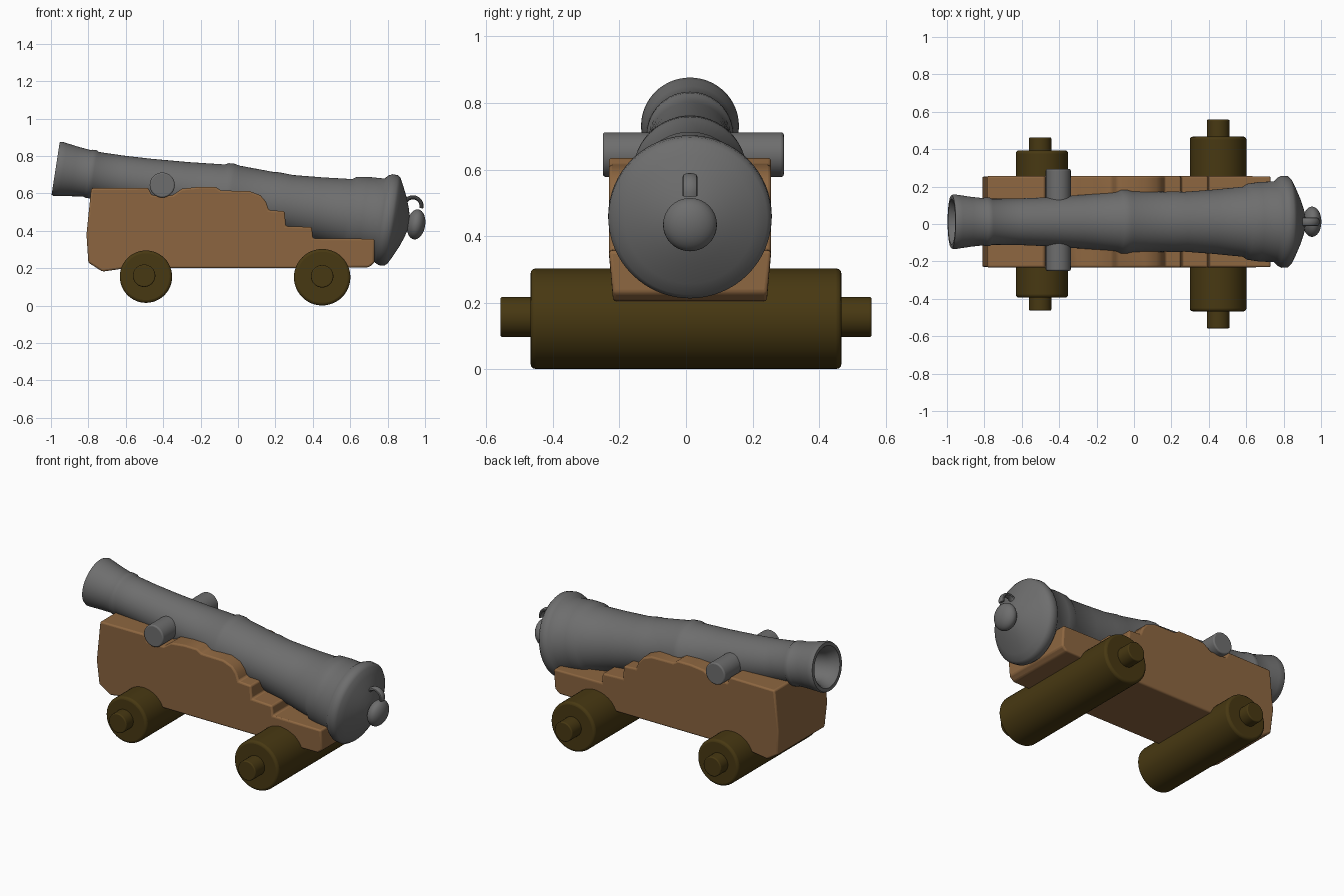
import bpy, bmesh, math
from mathutils import Matrix, Vector

cube = bpy.data.objects.get("Cube")
if cube:
    bpy.data.objects.remove(cube, do_unlink=True)


def material(name, rgb):
    m = bpy.data.materials.new(name)
    m.use_nodes = True
    m.diffuse_color = (*rgb, 1)
    m.node_tree.nodes["Principled BSDF"].inputs["Base Color"].default_value = (*rgb, 1)
    return m


iron = material("iron grey", (0.155, 0.155, 0.155))
wood = material("carriage wood", (0.27, 0.135, 0.052))
dark_wood = material("dark roller wood", (0.064, 0.04, 0.006))

MID_Y = 0.012
MUZZLE = Vector((-0.975, MID_Y, 0.733))
AXIS = Vector((0.988, 0, -0.153)).normalized()


def finish(name, bm, mat, bevel=0, angle=35, segments=3):
    bmesh.ops.recalc_face_normals(bm, faces=bm.faces)
    me = bpy.data.meshes.new(name)
    bm.to_mesh(me)
    bm.free()
    ob = bpy.data.objects.new(name, me)
    bpy.context.collection.objects.link(ob)
    me.materials.append(mat)
    if bevel:
        mod = ob.modifiers.new("soft edges", "BEVEL")
        mod.width, mod.segments, mod.limit_method = bevel, segments, "ANGLE"
        mod.angle_limit = math.radians(30)
    bpy.ops.object.select_all(action="DESELECT")
    ob.select_set(True)
    bpy.context.view_layer.objects.active = ob
    bpy.ops.object.shade_smooth_by_angle(angle=math.radians(angle))
    return ob


def lathe(name, profile, mat, start, axis, steps=64, bevel=0, angle=35):
    """Revolve (distance, radius) pairs about an axis."""
    bm = bmesh.new()
    verts = [bm.verts.new((r, 0, s)) for s, r in profile]
    edges = [bm.edges.new(pair) for pair in zip(verts, verts[1:])]
    bmesh.ops.spin(bm, geom=verts + edges, cent=(0, 0, 0), axis=(0, 0, 1),
                   angle=math.tau, steps=steps)
    bmesh.ops.remove_doubles(bm, verts=bm.verts, dist=0.0001)
    turn = axis.to_track_quat("Z", "Y").to_matrix().to_4x4()
    bmesh.ops.transform(bm, matrix=Matrix.Translation(start) @ turn, verts=bm.verts)
    return finish(name, bm, mat, bevel, angle)


def rod(name, x, z, radius, y0, y1, mat, bevel=0.008):
    length = y1 - y0
    lathe(name, [(0, 0), (0, radius), (length, radius), (length, 0)], mat,
          Vector((x, y0, z)), Vector((0, 1, 0)), 48, bevel)


# Barrel: bore, flared muzzle, raised bands and domed breech
barrel = [(0.24, 0), (0.23, 0.075), (0.06, 0.088), (0.012, 0.112), (0, 0.122),
          (0, 0.142), (0.012, 0.147), (0.04, 0.143), (0.10, 0.134), (0.17, 0.126),
          (0.18, 0.13), (0.205, 0.13), (0.215, 0.123), (0.35, 0.124), (0.50, 0.130),
          (0.70, 0.143), (0.89, 0.160), (0.91, 0.170), (0.945, 0.172), (0.965, 0.166),
          (1.16, 0.160), (1.18, 0.163), (1.26, 0.160), (1.42, 0.172), (1.575, 0.187),
          (1.60, 0.203), (1.66, 0.212), (1.745, 0.216), (1.765, 0.236), (1.785, 0.246),
          (1.815, 0.245), (1.83, 0.232), (1.85, 0.195), (1.88, 0.13), (1.90, 0.075),
          (1.91, 0.035), (1.91, 0)]
lathe("barrel", barrel, iron, MUZZLE, AXIS, angle=50)

# Breech knob: a flattened ball
knob = [(1.95 - 0.049 * math.cos(t), 0.081 * math.sin(t))
        for t in (math.pi * i / 16 for i in range(17))]
lathe("breech_knob", knob, iron, MUZZLE, AXIS, 40, angle=60)

# Rope loop: a strap swept along an arc over the knob
bm = bmesh.new()
rings = []
for i in range(17):
    a = math.radians(-15 + 205 * i / 16)
    ring = []
    for k in range(12):
        b = math.tau * k / 12
        rad = 0.046 + 0.011 * math.cos(b)
        ring.append(bm.verts.new((0.935 + rad * math.cos(a), MID_Y + 0.022 * math.sin(b),
                                  0.533 + rad * math.sin(a))))
    rings.append(ring)
for p, q in zip(rings, rings[1:]):
    for k in range(12):
        bm.faces.new((p[k], p[k - 1], q[k - 1], q[k]))
bm.faces.new(rings[0])
bm.faces.new(rings[-1])
finish("rope_loop", bm, iron)

# Trunnions
rod("trunnion", -0.405, 0.645, 0.067, -0.25, 0.294, iron)

# Carriage: stepped side profile, extruded across
outline = [(-0.80, 0.23), (-0.725, 0.182), (-0.60, 0.2), (0.30, 0.2), (0.70, 0.205),
           (0.73, 0.23), (0.73, 0.357), (0.40, 0.36), (0.395, 0.42), (0.255, 0.425),
           (0.25, 0.505), (0.165, 0.51), (0.15, 0.555), (0.12, 0.59), (0.06, 0.613),
           (-0.09, 0.615), (-0.12, 0.635), (-0.21, 0.635), (-0.30, 0.625), (-0.35, 0.59),
           (-0.46, 0.59), (-0.48, 0.63), (-0.785, 0.628), (-0.81, 0.38)]
bm = bmesh.new()
face = bm.faces.new([bm.verts.new((x, -0.232, z)) for x, z in outline])
grown = bmesh.ops.extrude_face_region(bm, geom=[face])
bmesh.ops.translate(bm, vec=(0, 0.488, 0),
                    verts=[v for v in grown["geom"] if isinstance(v, bmesh.types.BMVert)])
for v in bm.verts:  # the underside draws in slightly
    if v.co.z < 0.24:
        v.co.y = MID_Y + (v.co.y - MID_Y) * 0.95
finish("carriage", bm, wood, 0.01)

# Rollers and their axles
for end, x, z, radius, half, axle_x, axle_half in (
        ("front", -0.492, 0.155, 0.14, 0.393, -0.502, 0.462),
        ("rear", 0.45, 0.152, 0.151, 0.467, 0.45, 0.558)):
    rod(end + "_roller", x, z, radius, -half, half, dark_wood, 0.015)
    rod(end + "_axle", axle_x, z + 0.005, 0.06, -axle_half, axle_half, dark_wood, 0.006)
